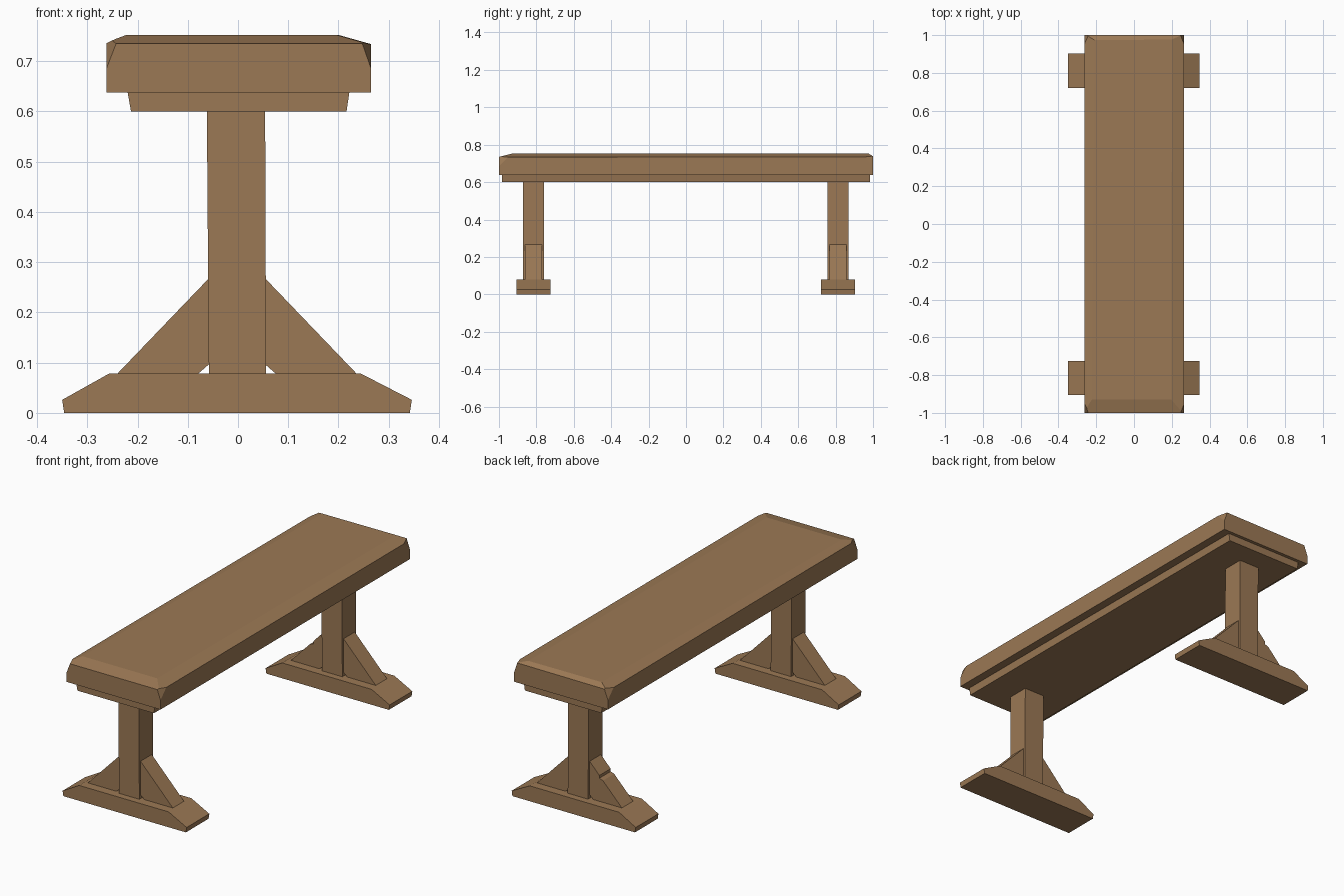
import bpy, bmesh
from mathutils import Vector

if "Cube" in bpy.data.objects:
    bpy.data.objects.remove(bpy.data.objects["Cube"])

wood = bpy.data.materials.new("brown wood")
wood.diffuse_color = (0.33, 0.19, 0.09, 1)
wood.use_nodes = True
wood.node_tree.nodes["Principled BSDF"].inputs["Base Color"].default_value = wood.diffuse_color


def finish(bm, name):
    bmesh.ops.recalc_face_normals(bm, faces=bm.faces)
    me = bpy.data.meshes.new(name)
    bm.to_mesh(me)
    bm.free()
    me.materials.append(wood)
    ob = bpy.data.objects.new(name, me)
    bpy.context.collection.objects.link(ob)
    return ob


def extrude_profile(points, y0, y1):
    """Closed x/z profile pushed along y."""
    bm = bmesh.new()
    face = bm.faces.new([bm.verts.new((x, y0, z)) for x, z in points])
    new = bmesh.ops.extrude_face_region(bm, geom=[face])["geom"]
    for v in new:
        if isinstance(v, bmesh.types.BMVert):
            v.co.y = y1
    bmesh.ops.recalc_face_normals(bm, faces=bm.faces)
    return bm


def cut(bm, a, b, c):
    """Slice off the corner outside the plane through three points."""
    a, b, c = Vector(a), Vector(b), Vector(c)
    n = (b - a).cross(c - a).normalized()
    if n.dot(a - Vector((0, 0, 0.66))) < 0:
        n = -n
    r = bmesh.ops.bisect_plane(bm, geom=bm.verts[:] + bm.edges[:] + bm.faces[:],
                               plane_co=a, plane_no=n, clear_outer=True)
    edges = [e for e in r["geom_cut"] if isinstance(e, bmesh.types.BMEdge)]
    edges = [e for e in edges if e.is_boundary]
    if edges:
        bmesh.ops.contextual_create(bm, geom=edges)


# seat: slab with worn, hand-hewn top edges and chipped corners
bm = extrude_profile([(-0.262, 0.638), (0.265, 0.638), (0.265, 0.736), (0.232, 0.752),
                      (-0.227, 0.752), (-0.262, 0.736)], -1, 1)
for s in (-1, 1):
    cut(bm, (-0.2, s, 0.736), (0.2, s, 0.738), (0, s * 0.975, 0.752))
for x, dx, y in ((-0.262, 0.022, -1), (0.265, -0.02, -1), (-0.262, 0.022, 1), (0.265, -0.02, 1)):
    s = 1 if y > 0 else -1
    cut(bm, (x, y, 0.685), (x + dx, y, 0.742), (x, y - s * 0.05, 0.736))
# shallow hewn facets along the top
cut(bm, (0.265, -0.9, 0.733), (0.265, 0.9, 0.734), (0.2, 0.35, 0.752))
cut(bm, (-0.262, -0.5, 0.736), (-0.262, 0.9, 0.732), (-0.21, 0.8, 0.752))
cut(bm, (-0.11, -1, 0.735), (0.06, -1, 0.735), (0, -0.93, 0.752))
finish(bm, "seat")

# under panel, slightly narrower toward the bottom
finish(extrude_profile([(-0.213, 0.60), (0.216, 0.60), (0.222, 0.64), (-0.22, 0.64)],
                       -0.983, 0.983), "seat_under_panel")

# two trestle legs
for tag, yc, s in (("front", -0.815, -1), ("back", 0.812, 1)):
    finish(extrude_profile([(-0.058, 0.07), (0.056, 0.07), (0.054, 0.605), (-0.062, 0.605)],
                           yc - 0.056, yc + 0.056), tag + "_post")
    finish(extrude_profile([(-0.346, 0), (0.342, 0), (0.346, 0.026), (0.245, 0.078),
                            (-0.257, 0.078), (-0.35, 0.026)],
                           yc - 0.091, yc + 0.091), tag + "_foot")
    # diagonal braces, with a small gap at the inner foot of each
    for side, m in (("left", -1), ("right", 1)):
        pts = [(0.052, 0.272), (0.242, 0.074), (0.082, 0.074), (0.052, 0.10)]
        if tag == "back" and side == "left":
            # chipped slope
            pts[1:1] = [(0.112, 0.209), (0.112, 0.195), (0.132, 0.188)]
        finish(extrude_profile([(m * x - 0.002, z) for x, z in pts],
                               yc - 0.045, yc + 0.045), f"{tag}_{side}_brace")
